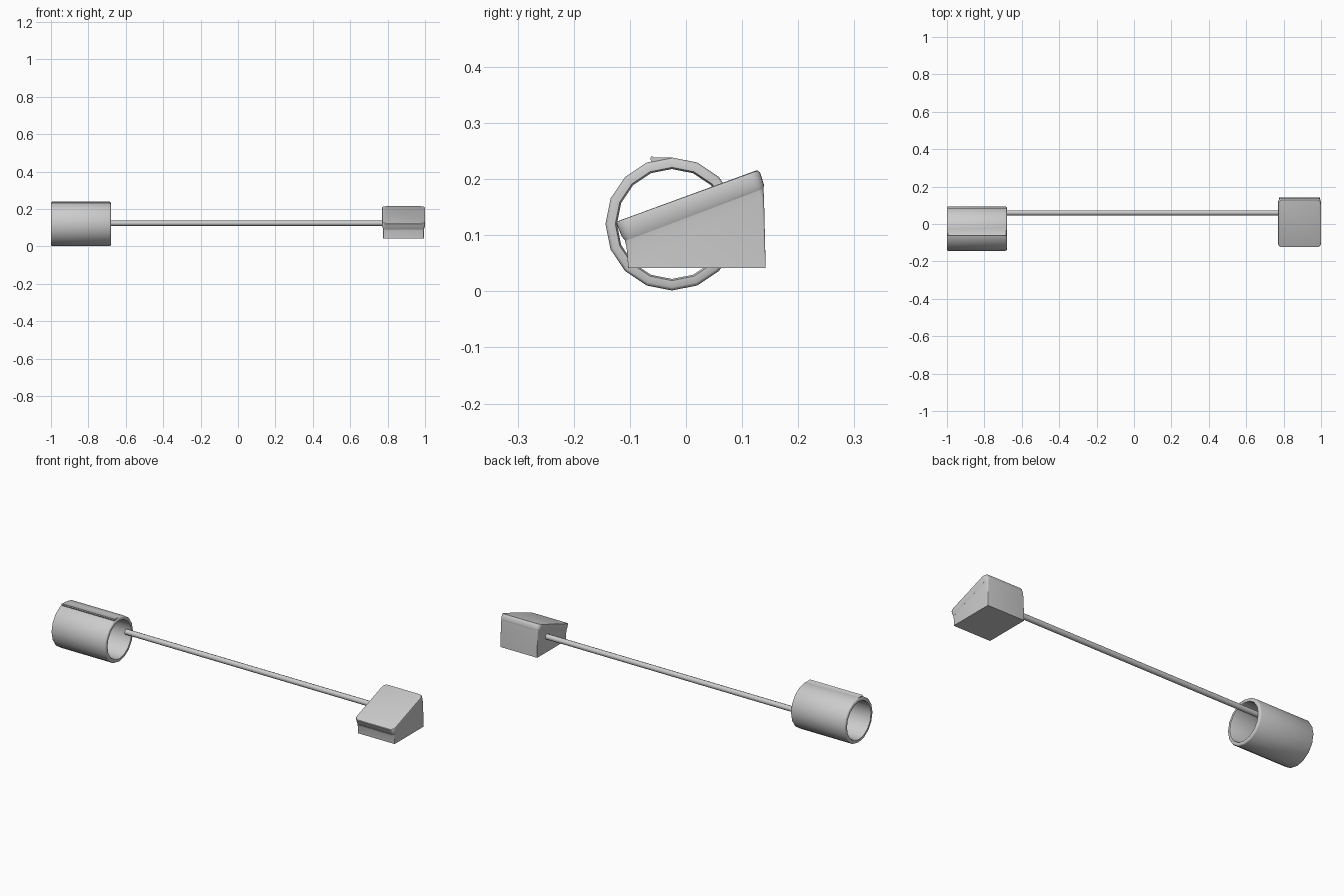
import bpy, math

if "Cube" in bpy.data.objects:
    bpy.data.objects.remove(bpy.data.objects["Cube"])

def make_object(name, verts, faces, angle=35):
    mesh = bpy.data.meshes.new(name)
    mesh.from_pydata(verts, [], faces)
    obj = bpy.data.objects.new(name, mesh)
    bpy.context.collection.objects.link(obj)
    bpy.ops.object.select_all(action='DESELECT')
    obj.select_set(True)
    bpy.context.view_layer.objects.active = obj
    bpy.ops.object.mode_set(mode='EDIT')
    bpy.ops.mesh.select_all(action='SELECT')
    bpy.ops.mesh.normals_make_consistent(inside=False)
    bpy.ops.object.mode_set(mode='OBJECT')
    bpy.ops.object.shade_smooth_by_angle(angle=math.radians(angle))
    return obj

def loft(name, rings, caps=True, wrap=False, angle=35):
    n = len(rings[0])
    verts = [v for ring in rings for v in ring]
    m = len(rings)
    faces = []
    for i in range(m if wrap else m - 1):
        a, b = i * n, (i + 1) % m * n
        faces += [(a + j, a + (j + 1) % n, b + (j + 1) % n, b + j) for j in range(n)]
    if caps:
        faces += [tuple(range(n)), tuple(range((m - 1) * n, m * n))]
    return make_object(name, verts, faces, angle)

def circle_yz(x, cy, cz, r, n):
    return [(x, cy + r * math.sin(2 * math.pi * k / n), cz + r * math.cos(2 * math.pi * k / n))
            for k in range(n)]

# Arm cuff: thick 16-sided sleeve with softened rims
CY, CZ = -0.025, 0.12
profile = [(-0.993, 0.098), (-1.0, 0.101), (-1.0, 0.113), (-0.998, 0.1165), (-0.993, 0.1185),
           (-0.687, 0.1185), (-0.682, 0.1165), (-0.68, 0.113), (-0.68, 0.101), (-0.687, 0.098)]
loft("arm_cuff", [circle_yz(x, CY, CZ, r, 16) for x, r in profile],
     caps=False, wrap=True, angle=40)

# Loose end of the cuff wrap, running along the top
flap = [(-0.025, 0.2385), (-0.057, 0.2385), (-0.061, 0.241), (-0.064, 0.237),
        (-0.061, 0.230), (-0.025, 0.232)]
loft("cuff_flap", [[(x, y, z) for y, z in flap] for x in (-0.995, -0.685)])

# Air hose
loft("air_hose", [circle_yz(x, 0.06, 0.124, 0.014, 10) for x in (-0.70, 0.80)], angle=50)

# Monitor: flared body with a sloping, rounded top plate
def rounded_ring(front, back, half_w, rad, cx=0.885, seg=5):
    (y0, z0), (y1, z1) = front, back
    ring = []
    corners = [(1, 1, 0), (-1, 1, 90), (-1, -1, 180), (1, -1, 270)]
    mid, half = (y0 + y1) / 2, (y1 - y0) / 2
    for sx, sy, start in corners:
        for k in range(seg + 1):
            t = math.radians(start + 90 * k / seg)
            x = cx + sx * (half_w - rad) + rad * math.cos(t)
            y = mid + sy * (half - rad) + rad * math.sin(t)
            ring.append((x, y, z0 + (z1 - z0) * (y - y0) / (y1 - y0)))
    return ring

body = [rounded_ring((-0.103, 0.042), (0.142, 0.042), 0.109, 0.002),
        rounded_ring((-0.106, 0.080), (0.139, 0.168), 0.1085, 0.005),
        rounded_ring((-0.109, 0.090), (0.138, 0.183), 0.110, 0.010)]
loft("monitor_body", body)

plate = [rounded_ring((-0.108, 0.090), (0.138, 0.183), 0.110, 0.012),
         rounded_ring((-0.114, 0.097), (0.139, 0.190), 0.1135, 0.018),
         rounded_ring((-0.124, 0.120), (0.132, 0.212), 0.115, 0.022),
         rounded_ring((-0.123, 0.124), (0.128, 0.215), 0.1135, 0.021),
         rounded_ring((-0.119, 0.126), (0.124, 0.215), 0.111, 0.020)]
loft("monitor_top_plate", plate)
